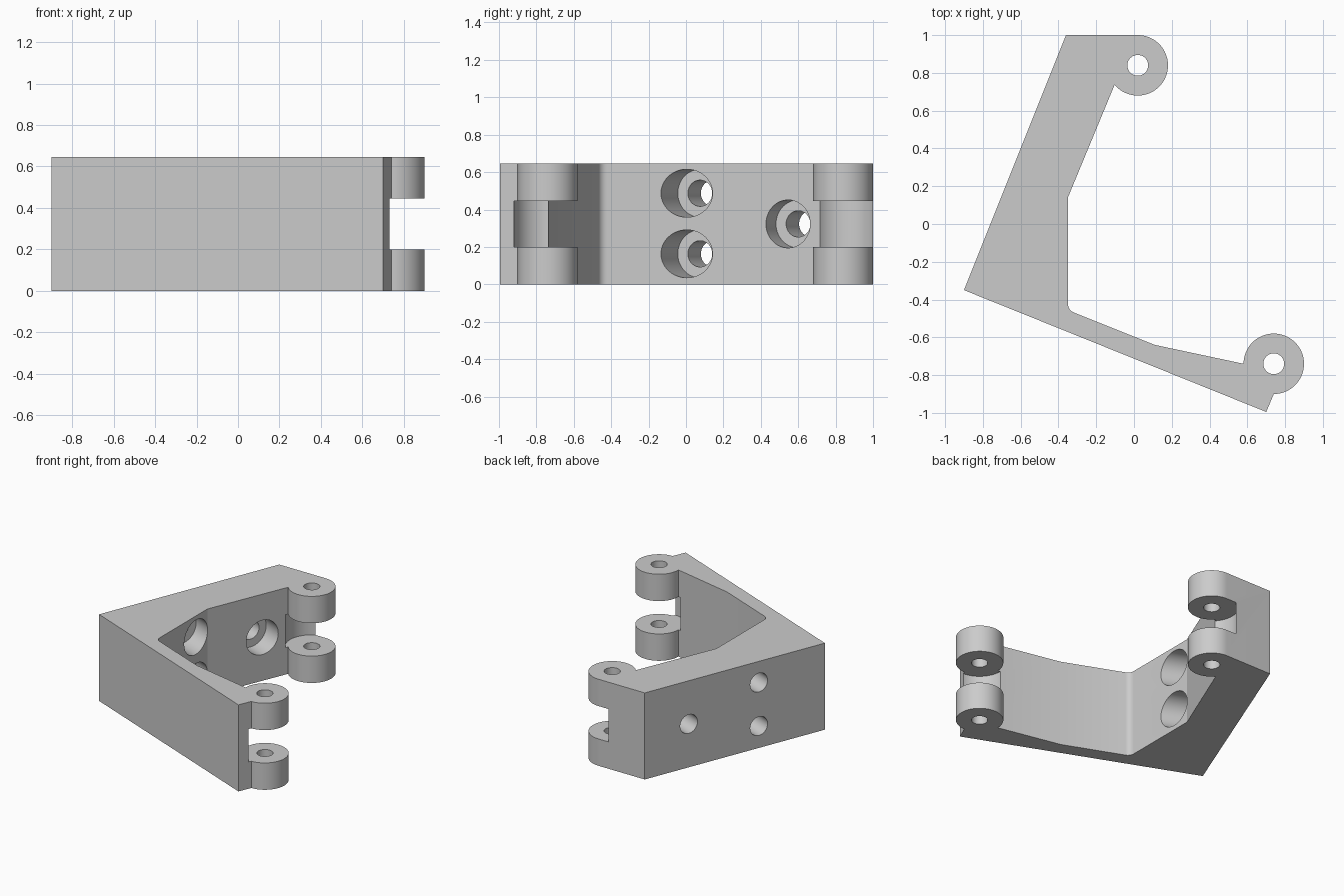
import bpy, bmesh, math
from mathutils import Vector, Matrix

cube = bpy.data.objects.get("Cube")
if cube:
    bpy.data.objects.remove(cube, do_unlink=True)

HEIGHT = 0.645
SLOT = (0.2, 0.445)                    # gap between each pair of hinge knuckles
KNUCKLE, PIN, CLEARANCE = 0.16, 0.055, 0.18
BACK_PIN, FRONT_PIN = (0.02, 0.84), (0.74, -0.74)
AXIS = Vector((0.928, -0.371, 0)).normalized()   # screw direction, into the bracket

grey = bpy.data.materials.new("plain grey")
grey.use_nodes = True
grey.diffuse_color = (0.6, 0.6, 0.6, 1)
grey.node_tree.nodes["Principled BSDF"].inputs["Base Color"].default_value = grey.diffuse_color


def arc(centre, radius, start, end, steps):
    angles = [math.radians(start + (end - start) * i / steps) for i in range(steps + 1)]
    return [(centre[0] + radius * math.cos(a), centre[1] + radius * math.sin(a)) for a in angles]


def prism(name, outline, low, high):
    bm = bmesh.new()
    face = bm.faces.new([bm.verts.new((x, y, low)) for x, y in outline])
    top = bmesh.ops.extrude_face_region(bm, geom=[face])["geom"]
    bmesh.ops.translate(bm, vec=(0, 0, high - low),
                        verts=[v for v in top if isinstance(v, bmesh.types.BMVert)])
    bmesh.ops.recalc_face_normals(bm, faces=bm.faces)
    mesh = bpy.data.meshes.new(name)
    bm.to_mesh(mesh)
    bm.free()
    obj = bpy.data.objects.new(name, mesh)
    bpy.context.collection.objects.link(obj)
    return obj


def rod(name, radius, start, direction, length):
    obj = prism(name, arc((0, 0), radius, 0, 354.375, 63), 0, length)
    turn = Vector(direction).to_track_quat('Z', 'Y').to_matrix().to_4x4()
    obj.data.transform(Matrix.Translation(start) @ turn)
    return obj


def cut(body, cutter):
    cutter.hide_render = True
    mod = body.modifiers.new(cutter.name, 'BOOLEAN')
    mod.operation, mod.solver, mod.object = 'DIFFERENCE', 'EXACT', cutter
    bpy.context.view_layer.objects.active = body
    bpy.ops.object.modifier_apply(modifier=mod.name)
    bpy.data.objects.remove(cutter, do_unlink=True)


# Angled bracket with rounded knuckles at both ends
outline = [(-0.9, -0.35), (-0.36, 1.0)]
outline += arc(BACK_PIN, KNUCKLE, 90, -140, 48)
outline += [(-0.35, 0.14)]
outline += arc((-0.3, -0.422), 0.05, 180, 248, 10)
outline += [(0.11, -0.64)]
outline += arc(FRONT_PIN, KNUCKLE, 180, -90, 56)
outline += [(0.7, -0.995)]
bracket = prism("hinge_bracket", outline, 0, HEIGHT)
bracket.data.materials.append(grey)

# Round clearance slots and pin holes
for x, y in (BACK_PIN, FRONT_PIN):
    cut(bracket, rod("slot_cutter", CLEARANCE, (x, y, SLOT[0]), (0, 0, 1), SLOT[1] - SLOT[0]))
    cut(bracket, rod("pin_cutter", PIN, (x, y, -0.1), (0, 0, 1), HEIGHT + 0.2))

# Counterbored screw holes, placed at the seat of each screw head
for seat in ((-0.528, 0.075, 0.163), (-0.528, 0.075, 0.487), (-0.318, 0.6, 0.323)):
    seat = Vector(seat)
    cut(bracket, rod("screw_cutter", 0.07, seat - AXIS * 0.4, AXIS, 0.6))
    cut(bracket, rod("head_cutter", 0.128, seat, AXIS, 0.5))

# Smooth round surfaces with crisp edges
bpy.ops.object.select_all(action='DESELECT')
bracket.select_set(True)
bpy.context.view_layer.objects.active = bracket
bpy.ops.object.shade_smooth_by_angle(angle=math.radians(20))
